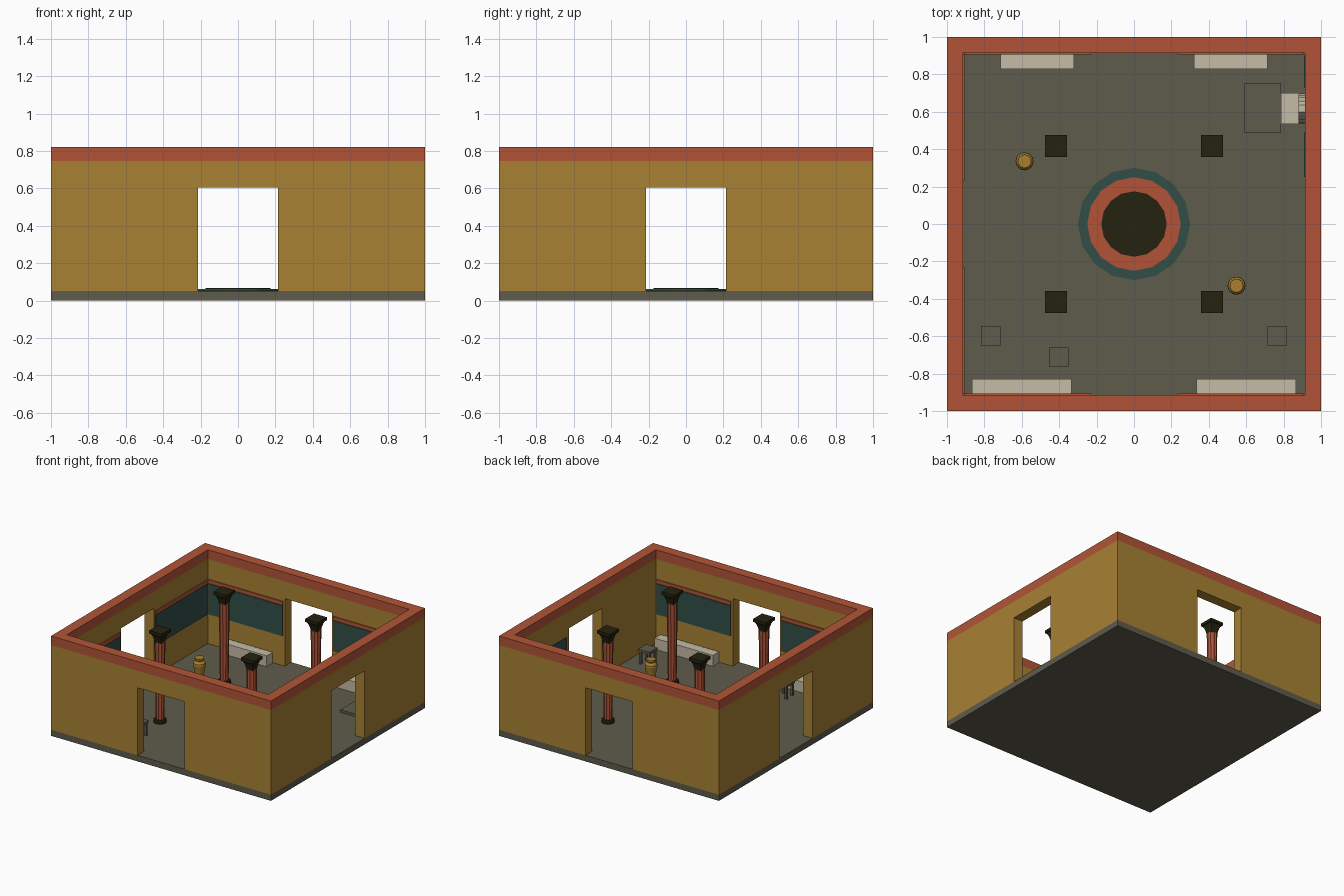
import bpy, bmesh, math
from mathutils import Matrix

if "Cube" in bpy.data.objects:
    bpy.data.objects.remove(bpy.data.objects["Cube"])


def mat(name, hexcol):
    def lin(c):
        c /= 255
        return c / 12.92 if c <= 0.04045 else ((c + 0.055) / 1.055) ** 2.4
    m = bpy.data.materials.new(name)
    m.diffuse_color = [lin(int(hexcol[i:i + 2], 16)) for i in (0, 2, 4)] + [1]
    m.use_nodes = True
    m.node_tree.nodes["Principled BSDF"].inputs["Base Color"].default_value = m.diffuse_color
    return m


OCHRE = mat("ochre plaster", "A88134")
RED = mat("brick red", "B25437")
STONE = mat("grey stone", "5F5B4C")
TEAL = mat("dark teal", "324E47")
DARK = mat("near black", "25220F")
GYPSUM = mat("pale gypsum", "C6BCA6")
CLAY = mat("golden clay", "A9802F")


def finish(name, bm, material, matrix=None):
    bmesh.ops.recalc_face_normals(bm, faces=bm.faces)
    if matrix is not None:
        bm.transform(matrix)
    me = bpy.data.meshes.new(name)
    bm.to_mesh(me)
    bm.free()
    me.materials.append(material)
    ob = bpy.data.objects.new(name, me)
    bpy.context.collection.objects.link(ob)
    return ob


def add_box(bm, x0, x1, y0, y1, z0, z1):
    m = Matrix.Translation(((x0 + x1) / 2, (y0 + y1) / 2, (z0 + z1) / 2)) @ Matrix.Diagonal((x1 - x0, y1 - y0, z1 - z0, 1))
    bmesh.ops.create_cube(bm, size=1, matrix=m)


def box(name, dims, material, matrix=None):
    bm = bmesh.new()
    add_box(bm, *dims)
    return finish(name, bm, material, matrix)


def extrude(name, pts, vec, material, matrix=None):
    bm = bmesh.new()
    f = bm.faces.new([bm.verts.new(p) for p in pts])
    r = bmesh.ops.extrude_face_region(bm, geom=[f], use_keep_orig=True)
    bmesh.ops.translate(bm, vec=vec, verts=[v for v in r["geom"] if isinstance(v, bmesh.types.BMVert)])
    return finish(name, bm, material, matrix)


def lathe(name, profile, n, material, loc, flute=1.0, phase=0.0):
    """Stack of n-sided rings; flute scales every other vertex inward."""
    bm = bmesh.new()
    rings = []
    for r, z in profile:
        ring = []
        for i in range(n):
            a = math.tau * i / n + phase
            k = r * (flute if i % 2 else 1)
            ring.append(bm.verts.new((k * math.cos(a), k * math.sin(a), z)))
        rings.append(ring)
    for a, b in zip(rings, rings[1:]):
        for i in range(n):
            j = (i + 1) % n
            bm.faces.new((a[i], a[j], b[j], b[i]))
    bm.faces.new(rings[0])
    bm.faces.new(rings[-1])
    return finish(name, bm, material, Matrix.Translation(loc))


T = 0.915   # inner wall plane
F = 0.05    # floor level
box("floor_slab", (-1, 1, -1, 1, 0, F), STONE)

# Four walls with central doorways, red crown, painted panels
SIDES = ["front", "right", "back", "left"]
for k, side in enumerate(SIDES):
    R = Matrix.Rotation(math.pi / 2 * k, 4, "Z")
    d = 0.215
    prof = [(-1, F), (-d, F), (-d, 0.605), (d, 0.605), (d, F), (T, F), (T, 0.745), (-1, 0.745)]
    extrude(side + "_wall", [(x, -1, z) for x, z in prof], (0, 1 - T, 0), OCHRE, R)
    box(side + "_wall_crown", (-1, T, -1, -T, 0.745, 0.82), RED, R)
    if side == "right":
        spans = [(0.25, 0.49), (0.73, 0.9)]   # either side of the throne
    else:
        spans = [(-0.905, -0.23), (0.23, 0.905)]
    for i, (a, b) in enumerate(spans):
        box(f"{side}_painted_panel_{i}", (a, b, -T, -T + 0.007, 0.295, 0.545), TEAL, R)
        if side != "right":
            box(f"{side}_panel_stripe_{i}", (a, b, -T, -T + 0.009, 0.55, 0.58), RED, R)

# Round hearth
for name, r, h, m in (("hearth_rim", 0.30, 0.056, TEAL), ("hearth_ring", 0.25, 0.061, RED), ("hearth_pit", 0.175, 0.067, DARK)):
    lathe(name, [(r, F), (r, h)], 16, m, (0, 0, 0))

# Four fluted columns
for sx in (-1, 1):
    for sy in (-1, 1):
        p = (sx * 0.417, sy * 0.417, 0)
        tag = f"{'right' if sx > 0 else 'left'}_{'back' if sy > 0 else 'front'}"
        lathe("column_base_" + tag, [(0.05, F), (0.05, 0.07), (0.043, 0.078)], 16, DARK, p)
        lathe("column_shaft_" + tag, [(0.033, 0.078), (0.040, 0.71)], 20, RED, p, 0.88)
        lathe("column_capital_" + tag, [(0.040, 0.705), (0.044, 0.725), (0.055, 0.755), (0.072, 0.78)],
              4, DARK, p, 1, math.pi / 4)
        box("column_abacus_" + tag, (p[0] - 0.058, p[0] + 0.058, p[1] - 0.058, p[1] + 0.058, 0.78, 0.805), DARK)

# Benches along the front and back walls
for s, tag in ((-1, "left"), (1, "right")):
    for (a, b, y0, y1, wall) in ((0.32, 0.715, 0.83, 0.906, "back"), (0.335, 0.865, -0.906, -0.828, "front")):
        x0, x1 = sorted((s * a, s * b))
        box(f"{wall}_bench_{tag}", (x0, x1, y0, y1, F, 0.14), GYPSUM)

# Throne with a wavy leaf-shaped back, and its low platform
box("throne_seat", (0.785, 0.88, 0.535, 0.70, F, 0.19), GYPSUM)
half = [(0.080, F), (0.080, 0.22), (0.070, 0.26), (0.074, 0.30), (0.060, 0.34),
        (0.062, 0.37), (0.042, 0.41), (0.040, 0.43), (0.018, 0.46)]
pts = half + [(-y, z) for y, z in reversed(half)]
extrude("throne_back", [(0.88, 0.617 + y, z) for y, z in pts], (0.034, 0, 0), GYPSUM)
box("throne_platform", (0.59, 0.785, 0.487, 0.755, F, 0.072), STONE)

# Stools
for i, (x, y) in enumerate(((-0.767, -0.597), (-0.402, -0.713), (0.765, -0.597))):
    bm = bmesh.new()
    add_box(bm, x - 0.052, x + 0.052, y - 0.052, y + 0.052, 0.15, 0.172)
    for sx in (-1, 1):
        for sy in (-1, 1):
            cx, cy = x + sx * 0.038, y + sy * 0.038
            add_box(bm, cx - 0.009, cx + 0.009, cy - 0.009, cy + 0.009, F, 0.15)
    finish(f"stool_{i}", bm, STONE)

# Storage jars
for i, (x, y) in enumerate(((-0.585, 0.335), (0.548, -0.33))):
    lathe(f"storage_jar_{i}", [(0.027, F), (0.036, 0.12), (0.048, 0.19), (0.046, 0.205), (0.030, 0.222),
                               (0.036, 0.235), (0.036, 0.245)], 16, CLAY, (x, y, 0))
